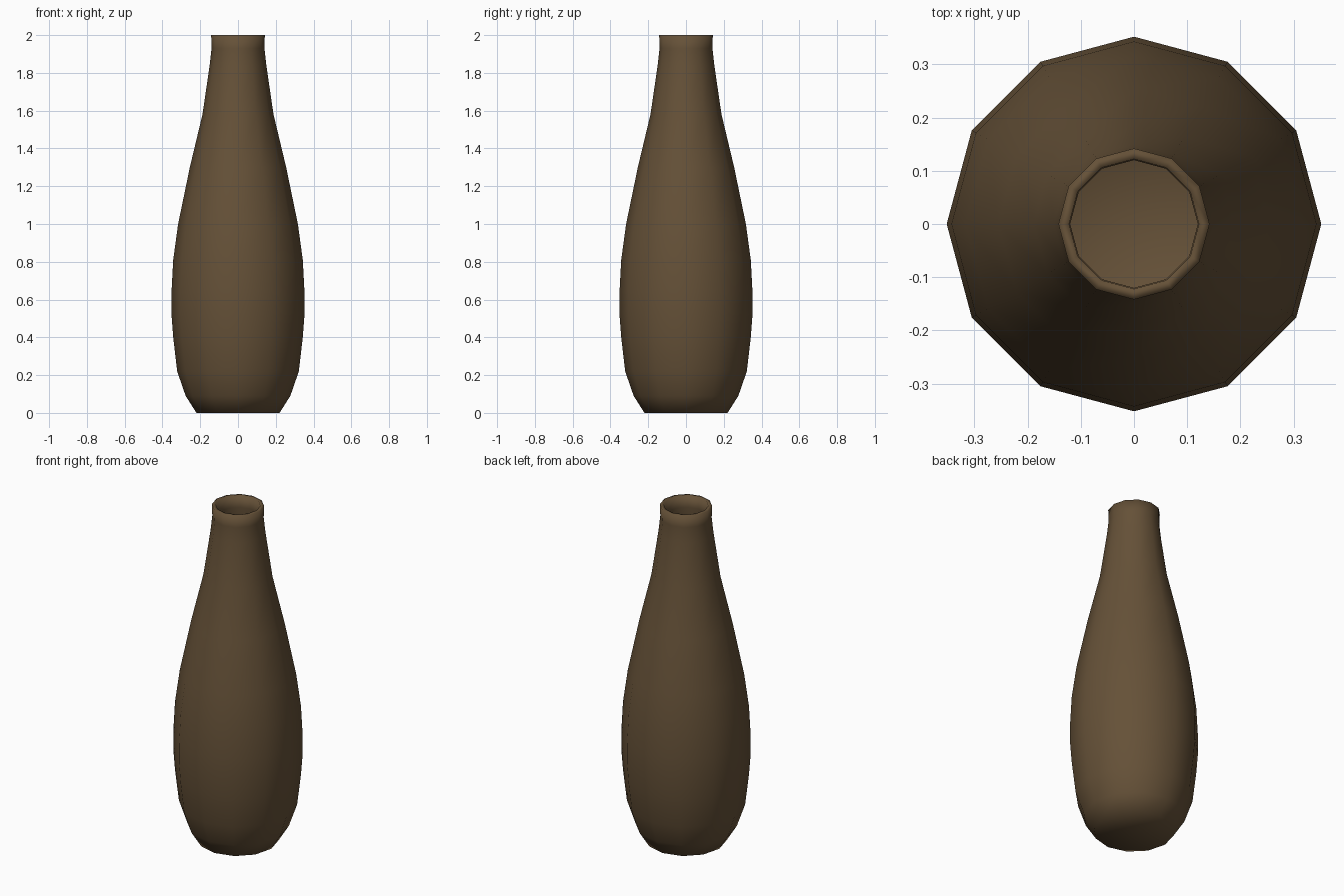
import bpy, bmesh, math

if "Cube" in bpy.data.objects:
    bpy.data.objects.remove(bpy.data.objects["Cube"])

SIDES = 12
# Closed profile (radius, height): base centre, outer wall, lip, inner wall, inner floor centre
outer = [(0.22, 0.0), (0.277, 0.09), (0.322, 0.22), (0.343, 0.40), (0.352, 0.52),
         (0.352, 0.64), (0.343, 0.81), (0.317, 1.0), (0.255, 1.30), (0.188, 1.58),
         (0.15, 1.84), (0.14, 1.93), (0.142, 2.0)]
inner = [(0.122, 2.0), (0.12, 1.93)] + [(r - 0.02, z) for r, z in outer[10:0:-1]] + [(0.2, 0.02)]
profile = outer + inner

bm = bmesh.new()

# Lathe the profile into rings
rings = [[bm.verts.new((r * math.cos(i * math.tau / SIDES), r * math.sin(i * math.tau / SIDES), z))
          for i in range(SIDES)] for r, z in profile]
for a, b in zip(rings, rings[1:]):
    for i in range(SIDES):
        j = (i + 1) % SIDES
        bm.faces.new((a[i], a[j], b[j], b[i]))

# Outer base and inner floor as fans
base = bm.verts.new((0, 0, 0))
floor = bm.verts.new((0, 0, 0.02))
for i in range(SIDES):
    j = (i + 1) % SIDES
    bm.faces.new((base, rings[0][j], rings[0][i]))
    bm.faces.new((floor, rings[-1][i], rings[-1][j]))
bmesh.ops.recalc_face_normals(bm, faces=bm.faces)
for f in bm.faces:
    f.smooth = True

mesh = bpy.data.meshes.new("bottle")
bm.to_mesh(mesh)
bm.free()
bottle = bpy.data.objects.new("bottle", mesh)
bpy.context.collection.objects.link(bottle)

# Brown glass colour
brown = bpy.data.materials.new("dark brown")
brown.diffuse_color = (0.13, 0.082, 0.039, 1)
brown.use_nodes = True
brown.node_tree.nodes["Principled BSDF"].inputs["Base Color"].default_value = brown.diffuse_color
mesh.materials.append(brown)
